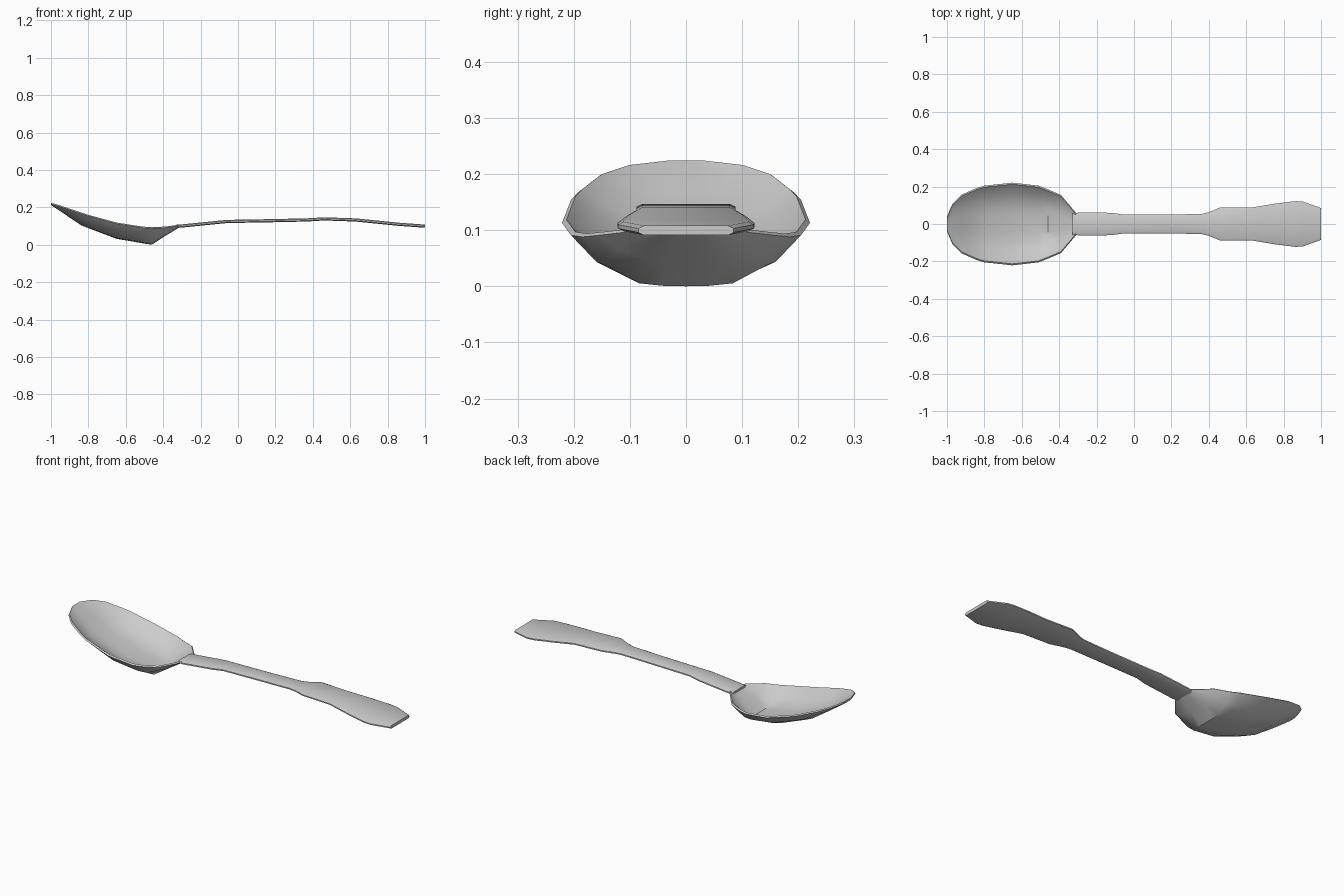
import bpy, bmesh, math

if "Cube" in bpy.data.objects:
    bpy.data.objects.remove(bpy.data.objects["Cube"])


def loft(name, sections, angle):
    """Skin closed cross-sections of equal point count and cap both ends."""
    bm = bmesh.new()
    rings = [[bm.verts.new(p) for p in s] for s in sections]
    n = len(rings[0])
    for a, b in zip(rings, rings[1:]):
        for i in range(n):
            j = (i + 1) % n
            bm.faces.new((a[i], a[j], b[j], b[i]))
    bm.faces.new(rings[0])
    bm.faces.new(rings[-1])
    bmesh.ops.recalc_face_normals(bm, faces=bm.faces)
    mesh = bpy.data.meshes.new(name)
    bm.to_mesh(mesh)
    bm.free()
    ob = bpy.data.objects.new(name, mesh)
    bpy.context.collection.objects.link(ob)
    bpy.ops.object.select_all(action='DESELECT')
    ob.select_set(True)
    bpy.context.view_layer.objects.active = ob
    bpy.ops.object.shade_smooth_by_angle(angle=math.radians(angle))
    return ob


# Bowl: stations of x, half width, rim height, underside height
bowl_stations = [
    (-1.00, 0.04, 0.224, 0.213), (-0.97, 0.11, 0.216, 0.193),
    (-0.92, 0.158, 0.200, 0.159), (-0.84, 0.193, 0.173, 0.105),
    (-0.80, 0.205, 0.160, 0.089), (-0.65, 0.221, 0.119, 0.032),
    (-0.51, 0.205, 0.097, 0.008), (-0.46, 0.185, 0.094, 0.000),
    (-0.39, 0.155, 0.097, 0.047), (-0.31, 0.060, 0.108, 0.095)]

# Across the bowl: fraction of half width, fraction of depth
half = [(0.22, 0.99), (0.45, 0.94), (0.78, 0.57), (1, 0)]
profile = [(-t, f) for t, f in reversed(half)] + [(0, 1)] + half


def bowl_section(x, w, rim, low):
    edge = rim - 0.006
    outer = [(x, t * w, edge - (edge - low) * f) for t, f in profile]
    depth = max(0, rim - low - 0.012)
    inner = [(x, t * (w - 0.008), rim - depth * f) for t, f in reversed(profile)]
    return outer + inner


loft("bowl", [bowl_section(*s) for s in bowl_stations], 40)

# Handle: stations of x, half width, top height
handle_stations = [
    (-0.33, 0.058, 0.107), (-0.29, 0.061, 0.110), (-0.12, 0.060, 0.127),
    (-0.06, 0.051, 0.133), (0.17, 0.051, 0.137), (0.36, 0.053, 0.141),
    (0.40, 0.063, 0.143), (0.46, 0.088, 0.147), (0.63, 0.088, 0.141),
    (0.75, 0.108, 0.129), (0.86, 0.122, 0.118), (0.90, 0.121, 0.115),
    (1.00, 0.085, 0.108)]


def handle_section(x, w, top):
    # Flat strip with chamfered long edges
    quarter = [(w - 0.010, 0), (w, -0.005), (w, -0.012), (w - 0.010, -0.017)]
    right = [(x, y, top + z) for y, z in quarter]
    left = [(x, -y, top + z) for y, z in reversed(quarter)]
    return right + left


loft("handle", [handle_section(*s) for s in handle_stations], 40)
